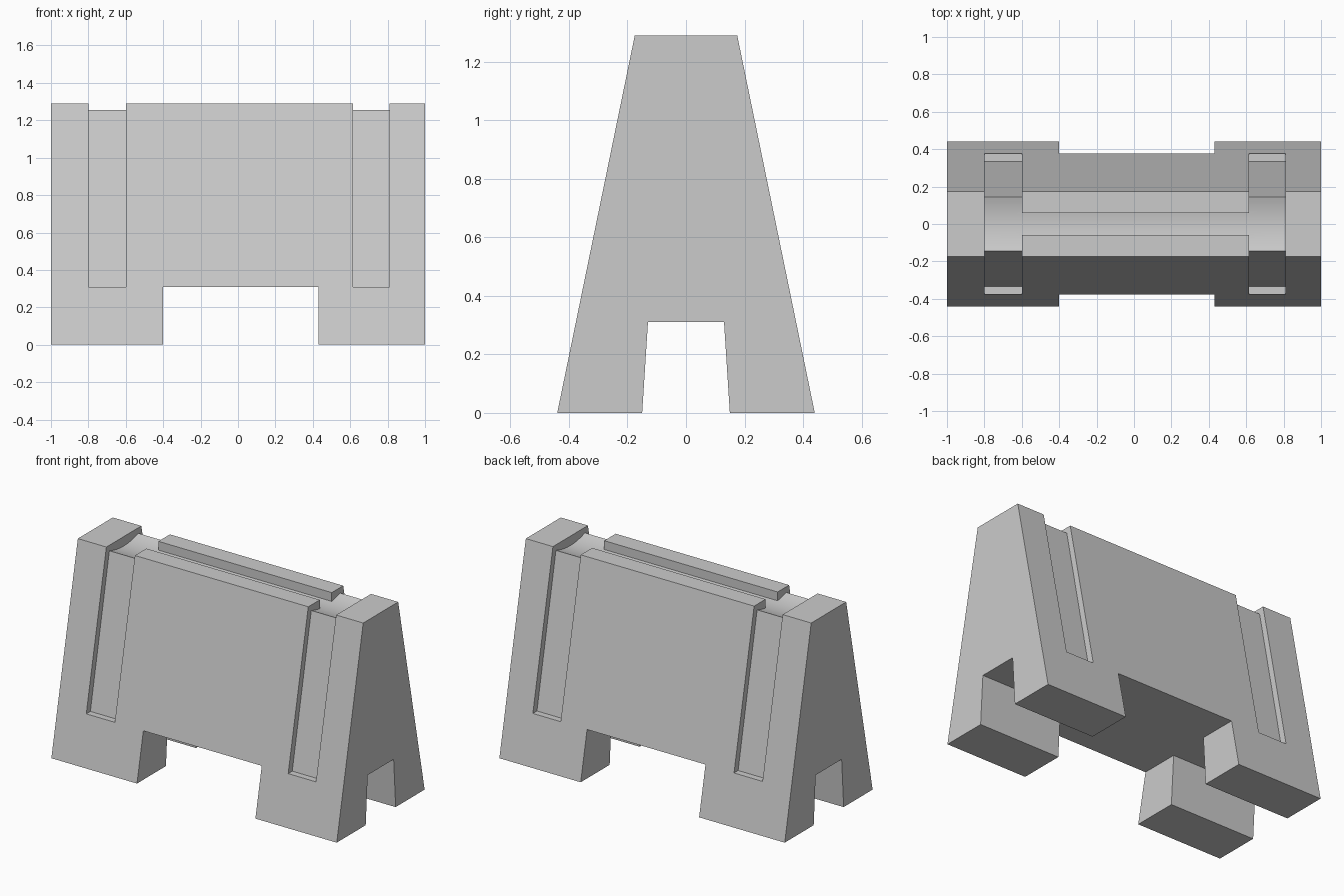
import bpy, bmesh, math

if "Cube" in bpy.data.objects:
    bpy.data.objects.remove(bpy.data.objects["Cube"])

TOP, LEG = 1.29, 0.31


def prism(name, profile, x0, x1):
    """Extrude a (y, z) profile along x."""
    bm = bmesh.new()
    face = bm.faces.new([bm.verts.new((x0, y, z)) for y, z in profile])
    new = bmesh.ops.extrude_face_region(bm, geom=[face])["geom"]
    verts = [v for v in new if isinstance(v, bmesh.types.BMVert)]
    bmesh.ops.translate(bm, verts=verts, vec=(x1 - x0, 0, 0))
    bmesh.ops.recalc_face_normals(bm, faces=bm.faces)
    mesh = bpy.data.meshes.new(name)
    bm.to_mesh(mesh)
    bm.free()
    ob = bpy.data.objects.new(name, mesh)
    bpy.context.collection.objects.link(ob)
    return ob


def cut(body, name, profile, x0, x1):
    cutter = prism(name, profile, x0, x1)
    cutter.hide_render = True
    mod = body.modifiers.new(name, 'BOOLEAN')
    mod.operation, mod.solver, mod.object = 'DIFFERENCE', 'EXACT', cutter
    bpy.context.view_layer.objects.active = body
    bpy.ops.object.modifier_apply(modifier=name)
    bpy.data.objects.remove(cutter)


def floor_z(y):
    """Slightly dished floor of the strap channels."""
    return 1.255 - 0.025 * (1 - (y / 0.145) ** 2)


# Tapered barrier body
body = prism("barrier_body", [(-0.44, 0), (0.44, 0), (0.175, TOP), (-0.175, TOP)], -1, 1)

# Lengthwise tunnel and front-to-back opening leave four feet
cut(body, "foot_tunnel", [(-0.153, -0.05), (0.153, -0.05), (0.13, LEG), (-0.13, LEG)], -1.2, 1.2)
cut(body, "foot_gap", [(-1, -0.2), (1, -0.2), (1, LEG), (-1, LEG)], -0.4, 0.43)

# Strap channels running over both sides and the top
ys = (-0.145, -0.12, -0.09, -0.06, -0.03, 0, 0.03, 0.06, 0.09, 0.12, 0.145)
arc = [(y, floor_z(y)) for y in ys]
channel = [(-0.6, LEG), (-0.335, LEG)] + arc + [(0.335, LEG), (0.6, LEG), (0.6, 1.5), (-0.6, 1.5)]
for x0, x1 in ((-0.8, -0.6), (0.615, 0.81)):
    cut(body, "strap_channel", channel, x0, x1)

# Slot along the top joining the two channels
slot = [p for p in arc if abs(p[0]) < 0.07] + [(0.06, 1.5), (-0.06, 1.5)]
cut(body, "top_slot", slot, -0.7, 0.7)

# Flat sides with the dished floor shaded smooth
body.select_set(True)
bpy.context.view_layer.objects.active = body
bpy.ops.object.shade_smooth_by_angle(angle=math.radians(12))
